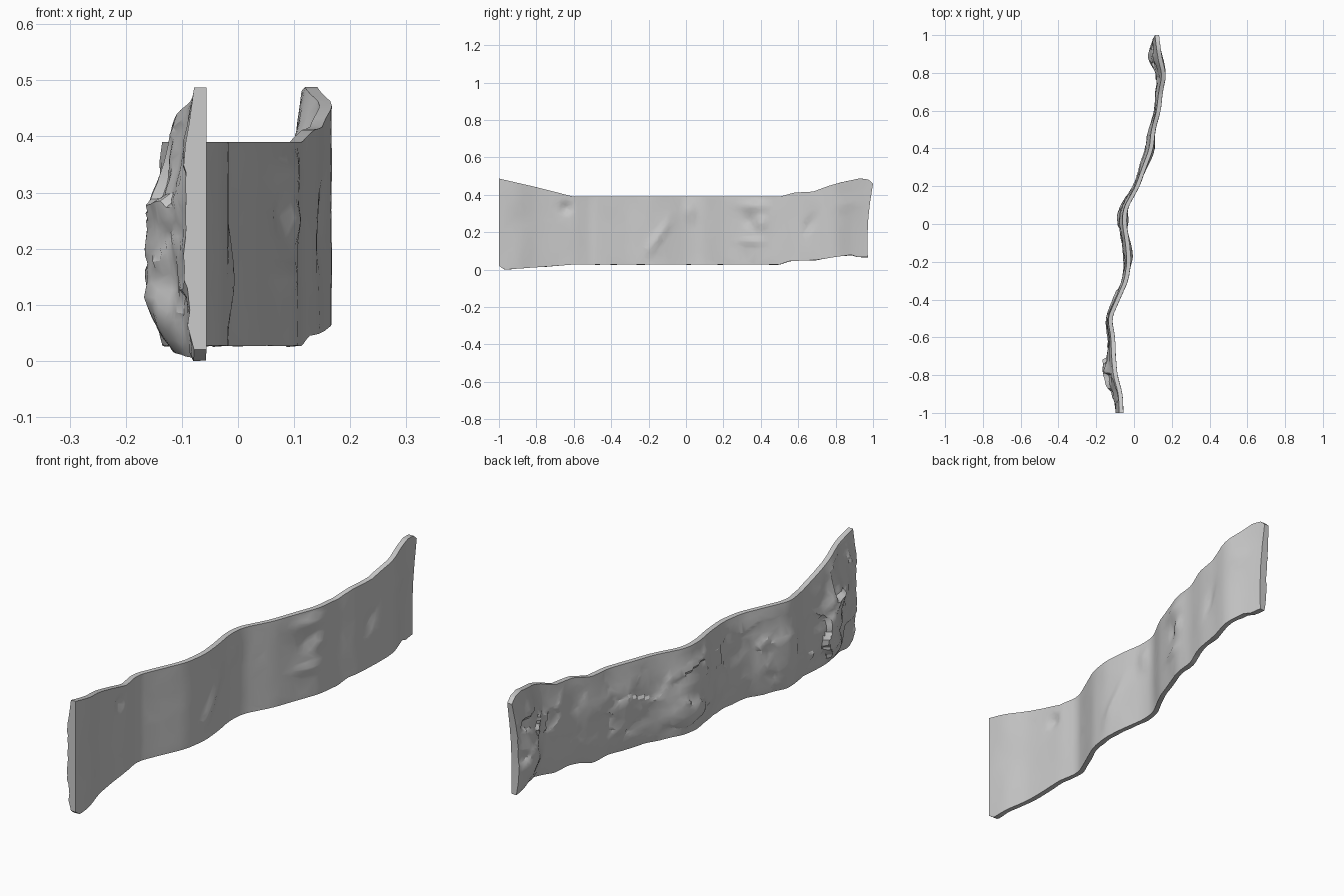
import bpy, bmesh, math
from mathutils import Vector, noise

if "Cube" in bpy.data.objects:
    bpy.data.objects.remove(bpy.data.objects["Cube"])

NY, NZ = 170, 34


def lerp_table(tab, y):
    if y <= tab[0][0]:
        return tab[0][1]
    for (a, p), (b, q) in zip(tab, tab[1:]):
        if y <= b:
            return p + (q - p) * (y - a) / (b - a)
    return tab[-1][1]


def soft(tab, y, r=0.025):
    return sum(lerp_table(tab, y + d) for d in (-r, 0, r)) / 3


# plan curve of the smooth +x face: (y, x)
face = [(-1, -.056), (-.9, -.06), (-.8, -.088), (-.7, -.097), (-.6, -.1), (-.5, -.118),
        (-.4, -.075), (-.3, -.03), (-.2, -.015), (-.1, -.023), (0, -.04), (.08, -.036),
        (.2, .03), (.3, .065), (.4, .103), (.5, .113), (.6, .142), (.7, .152),
        (.79, .171), (.88, .148), (1, .132)]
# greatest thickness towards -x: (y, thickness)
thick = [(-1, .04), (-.92, .065), (-.8, .085), (-.68, .055), (-.5, .032), (-.3, .04),
         (-.1, .05), (0, .052), (.1, .04), (.25, .035), (.4, .04), (.6, .032),
         (.75, .045), (.88, .075), (.95, .055), (1, .03)]
# top and bottom outline seen from the side: (y, z)
top = [(-1, .487), (-.8, .441), (-.6, .39), (.5, .39), (.58, .412), (.68, .417),
       (.76, .447), (.83, .467), (.93, .488), (.975, .482), (1, .46)]
bottom = [(-1, .02), (-.97, 0), (-.6, .027), (.5, .027), (.55, .045), (.7, .052),
          (.8, .068), (.89, .08), (.93, .068), (1, .068)]
# dents and lumps on the smooth face: y, z, radius y, radius z, height, tilt
lumps = [(.36, .34, .07, .03, .012, 0), (.34, .26, .03, .035, -.01, 0), (.4, .25, .03, .03, .01, 0),
         (.35, .15, .06, .022, .01, 0), (.02, .31, .035, .05, .01, 0), (-.15, .17, .025, .1, .012, -.6),
         (-.64, .33, .03, .03, -.016, .5), (.66, .24, .025, .06, -.01, -.5),
         (.86, .35, .05, .04, .006, 0), (-.9, .25, .07, .08, -.005, 0)]


def relief(y, z):
    h = 0.002 * noise.noise(Vector((7, y * 9, z * 9)))
    for cy, cz, ry, rz, a, t in lumps:
        dy, dz = y - cy, z - cz
        u = dy * math.cos(t) + dz * math.sin(t)
        w = dz * math.cos(t) - dy * math.sin(t)
        h += a * math.exp(-((u / ry) ** 2 + (w / rz) ** 2))
    return h


def rock(y, z):
    # broken rock: tilted planes per cell, 0..1 (fixed noise field)
    p = Vector((y * 7 + .8 * z, z * 8, 1.7))
    dist, pts = noise.voronoi(p)
    d = p - pts[0]
    tilt = noise.cell_vector(pts[0] * 13.7)
    h = .3 * noise.cell(pts[0] * 31.3) + .5 * (tilt.x - .5) * d.y + .5 * (tilt.y - .5) * d.x
    h += .5 + .45 * noise.noise(Vector((y * 5, z * 6, 4))) \
        + .2 * noise.noise(Vector((y * 19, z * 19, 9)))
    return min(1.0, max(0.0, h))


bm = bmesh.new()
rings = []
for i in range(NY + 1):
    y0 = -1 + 2 * i / NY
    zt, zb = lerp_table(top, y0), lerp_table(bottom, y0)
    x0, t = soft(face, y0), soft(thick, y0)
    end = max(0, (y0 - .85) / .15)
    front, back = [], []
    for j in range(NZ + 1):
        v = j / NZ
        z = zb + (zt - zb) * v
        y = y0 - end * (.028 * (1 - v) + .012 * math.sin(math.pi * v))
        edge = min(1, min(v, 1 - v) / .05)
        fade = min(1, (1 - abs(y0)) / .04)
        front.append(bm.verts.new((min(.171, x0 + relief(y, z) * edge * fade), y, z)))
        # lumpy -x side, heavier in the lower part and thinning to the rims
        prof = min(1, max(0, math.sin(math.pi * min(1, v ** .85))) * 1.25)
        d = .022 + max(0, t - .018) * prof * (.2 + .9 * rock(y, z))
        zj = z + .006 * noise.noise(Vector((y * 14, z * 4, 2))) * (v < .1)
        back.append(bm.verts.new((max(-.172, x0 - d), y, max(0, zj))))
    rings.append(front + back[::-1])

n = len(rings[0])
for a, b in zip(rings, rings[1:]):
    for k in range(n):
        m = (k + 1) % n
        bm.faces.new((a[k], b[k], b[m], a[m]))
# end caps as strips between both sides
for r in (rings[0], rings[-1]):
    for k in range(NZ):
        bm.faces.new((r[k], r[k + 1], r[n - 2 - k], r[n - 1 - k]))
bmesh.ops.recalc_face_normals(bm, faces=bm.faces)

me = bpy.data.meshes.new("rock_wall")
bm.to_mesh(me)
bm.free()
wall = bpy.data.objects.new("rock_wall", me)
bpy.context.collection.objects.link(wall)
bpy.context.view_layer.objects.active = wall
wall.select_set(True)

# reduce to irregular chiselled facets
dec = wall.modifiers.new("facets", 'DECIMATE')
dec.ratio = 0.25
bpy.ops.object.modifier_apply(modifier=dec.name)
bpy.ops.object.shade_smooth_by_angle(angle=math.radians(28))
